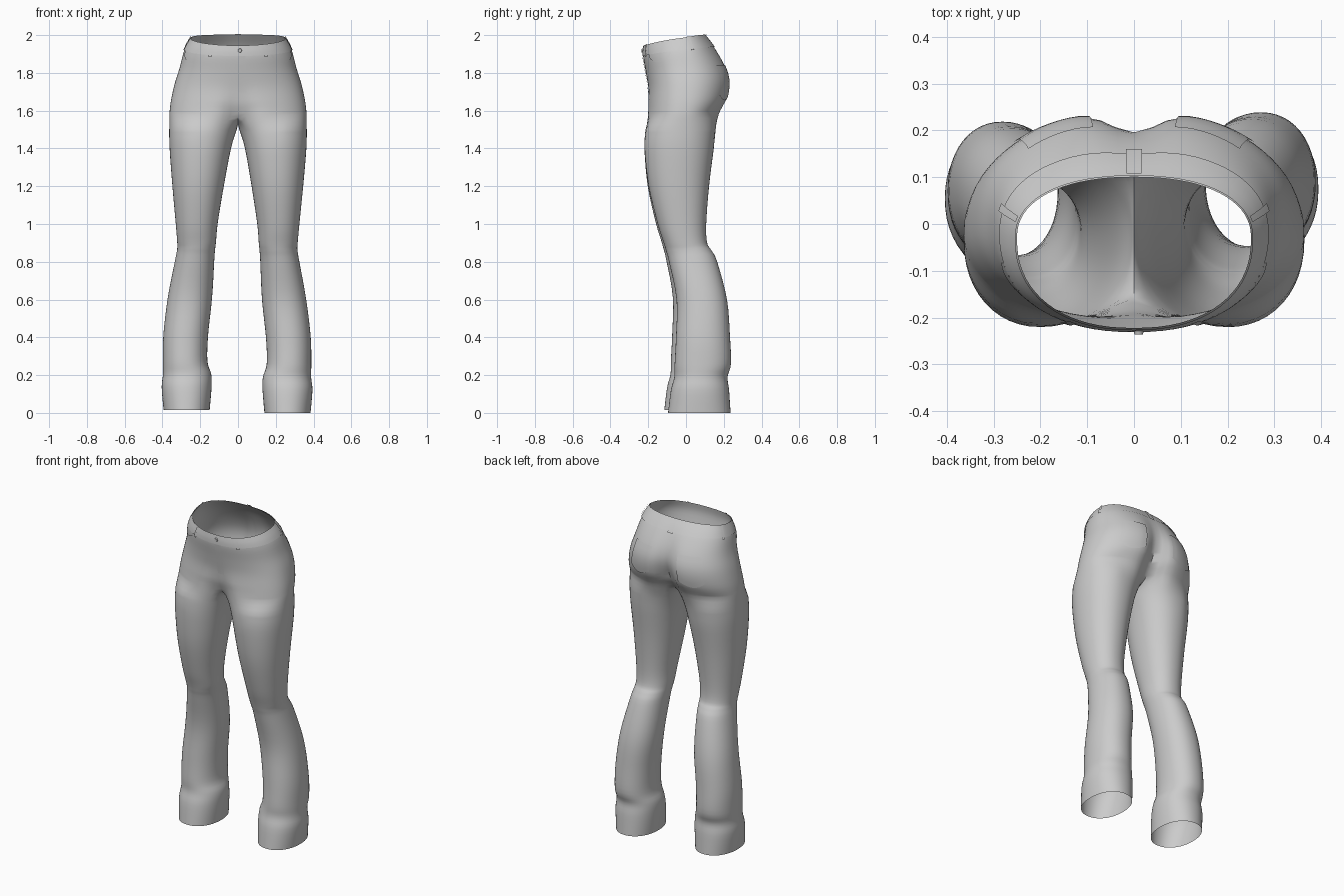
import bpy, bmesh, math
from mathutils import Vector

if "Cube" in bpy.data.objects:
    bpy.data.objects.remove(bpy.data.objects["Cube"])

fabric = bpy.data.materials.new("grey fabric")
fabric.diffuse_color = (0.6, 0.6, 0.6, 1)
fabric.use_nodes = True
fabric.node_tree.nodes["Principled BSDF"].inputs["Base Color"].default_value = fabric.diffuse_color

# Hip levels, waist to crotch:
# z front, z back, half width, y front, y back, front dip, back cleft, y of widest point
HIP = [
    (1.945, 2.00, 0.250, -0.222, 0.100, 0.000, 0.000, -0.030),
    (1.890, 1.935, 0.284, -0.227, 0.155, 0.000, 0.008, -0.020),
    (1.800, 1.840, 0.309, -0.212, 0.213, 0.000, 0.025, -0.005),
    (1.720, 1.755, 0.335, -0.203, 0.238, 0.005, 0.045, 0.000),
    (1.640, 1.660, 0.355, -0.207, 0.226, 0.022, 0.070, -0.005),
    (1.575, 1.590, 0.363, -0.213, 0.188, 0.060, 0.080, -0.015),
]
# Leg levels, thigh to hem: z, x inner, x outer, y front, y back
LEG = [
    (1.50, 0.006, 0.364, -0.216, 0.158),
    (1.40, 0.037, 0.362, -0.220, 0.147),
    (1.20, 0.072, 0.345, -0.198, 0.122),
    (1.00, 0.102, 0.325, -0.150, 0.107),
    (0.90, 0.110, 0.316, -0.118, 0.112),
    (0.86, 0.114, 0.315, -0.106, 0.135),
    (0.80, 0.118, 0.325, -0.090, 0.165),
    (0.60, 0.127, 0.361, -0.050, 0.217),
    (0.40, 0.148, 0.385, -0.053, 0.233),
    (0.26, 0.152, 0.388, -0.060, 0.238),
    (0.19, 0.132, 0.387, -0.062, 0.220),
    (0.12, 0.130, 0.394, -0.080, 0.228),
    (0.00, 0.140, 0.384, -0.095, 0.236),
]
M, K, STEPS = 36, 14, 4     # outer arc points, inner thigh points, rings per level


def sample(rows, v):
    """Smooth interpolation between table rows."""
    i = max(0, min(int(v), len(rows) - 2))
    f = v - i
    a, b = rows[max(i - 1, 0)], rows[i]
    c, d = rows[i + 1], rows[min(i + 2, len(rows) - 1)]
    return [q + 0.5 * f * (r - p + f * (2 * p - 5 * q + 4 * r - s + f * (3 * (q - r) + s - p)))
            for p, q, r, s in zip(a, b, c, d)]


def power(value, n):
    return math.copysign(abs(value) ** (2 / n), value)


def hip_point(v, deg):
    """Right half of the hips: -90 is centre front, 0 the side, 90 centre back."""
    zf, zb, w, yf, yb, dip, cleft, yc = sample(HIP, v)
    a = math.radians(deg)
    s = math.sin(a)
    x = w * power(max(math.cos(a), 0), 2.25) if abs(deg) < 89.99 else 0
    y = yc + power(s, 2.25) * ((yb - yc) if s > 0 else (yc - yf))
    fade = math.exp(-(x / 0.065) ** 2) * abs(s)
    y += dip * fade if s < 0 else -cleft * fade
    z = zf + (zb - zf) * (1 - (1 - (1 + s) / 2) ** 1.6)
    return Vector((x, y, z))


def leg_point(v, deg):
    z, xi, xo, yf, yb = sample(LEG, v)
    a = math.radians(deg)
    return Vector(((xi + xo) / 2 + (xo - xi) / 2 * power(math.cos(a), 2.15),
                   (yf + yb) / 2 + (yb - yf) / 2 * power(math.sin(a), 2.15), z))


def place(p, side):
    """Mirror to the left, with the left lower leg standing slightly forward."""
    if side > 0:
        return p
    r = max(0, min(1, (1.4 - p.z) / 0.8))
    return Vector((-p.x - 0.01 * r, p.y - 0.02 * r, p.z + 0.015 * r))


def finish(name, bm):
    mesh = bpy.data.meshes.new(name)
    bm.to_mesh(mesh)
    bm.free()
    mesh.materials.append(fabric)
    ob = bpy.data.objects.new(name, mesh)
    bpy.context.collection.objects.link(ob)
    bpy.ops.object.select_all(action='DESELECT')
    ob.select_set(True)
    bpy.context.view_layer.objects.active = ob
    bpy.ops.object.shade_smooth_by_angle(angle=math.radians(45))
    return ob


def bridge(bm, a, b, closed, side):
    n = len(a)
    for j in range(n if closed else n - 1):
        k = (j + 1) % n
        f = [b[j], b[k], a[k], a[j]]
        bm.faces.new(f if side > 0 else f[::-1])


# Trouser shell: open hips joined along the centre seam, splitting into two legs
bm = bmesh.new()
for side in (1, -1):
    add = lambda pts: [bm.verts.new(place(p, side)) for p in pts]
    arc = [-90 + 180 * j / M for j in range(M + 1)]
    n = (len(HIP) - 1) * STEPS
    hips = [add([hip_point(i / STEPS, d) for d in arc]) for i in range(n + 1)]
    for a, b in zip(hips, hips[1:]):
        bridge(bm, a, b, False, side)
    # crotch seam closes the last hip ring
    crotch = [v.co.copy() for v in hips[-1]]
    front, back = hip_point(len(HIP) - 1, -90), hip_point(len(HIP) - 1, 90)
    seam = []
    for j in range(1, K):
        p = back.lerp(front, j / K)
        p.z -= 0.055 * math.sin(math.pi * j / K) ** 0.8
        seam.append(p)
    top = [hip_point(len(HIP) - 1, d) for d in arc] + seam
    angles = [1.5 * d for d in arc] + [135 + 90 * j / K for j in range(1, K)]
    thigh = [leg_point(0, d) for d in angles]
    rings = [hips[-1] + add(seam)]
    for f in (0.33, 0.67):
        rings.append(add([p.lerp(q, f) for p, q in zip(top, thigh)]))
    for i in range((len(LEG) - 1) * STEPS + 1):
        rings.append(add([leg_point(i / STEPS, d) for d in angles]))
    for a, b in zip(rings, rings[1:]):
        bridge(bm, a, b, True, side)
bmesh.ops.remove_doubles(bm, verts=bm.verts, dist=0.0005)
soft = [v for v in bm.verts if abs(v.co.x) < 0.22 and 1.40 < v.co.z < 1.64]
for _ in range(3):
    bmesh.ops.smooth_vert(bm, verts=soft, factor=0.4, use_axis_x=True, use_axis_y=True, use_axis_z=True)
finish("trouser_shell", bm)


def patch(name, v0, v1, d0, d1, offset, sides=(1, -1), shape=None, nu=8, nv=6):
    """Thin cloth panel lying on the hips, with turned-in edges."""
    bm = bmesh.new()
    for side in sides:
        grid = []
        for i in range(nv + 1):
            row = []
            for j in range(nu + 1):
                fu, fv = j / nu, i / nv
                v = v0 + (v1 - v0) * fv
                if shape:
                    v += shape(fu) * fv
                d = d0 + (d1 - d0) * fu
                e = min(max(d, -88), 88)
                tu = hip_point(v, e + 1) - hip_point(v, e - 1)
                tv = hip_point(v + 0.02, e) - hip_point(v - 0.02, e)
                normal = tv.cross(tu).normalized()
                if normal.dot(Vector((math.cos(math.radians(e)), math.sin(math.radians(e)), 0))) < 0:
                    normal.negate()
                if abs(d) > 89.9:
                    normal.x = 0
                row.append(bm.verts.new(place(hip_point(v, d) + normal * offset, side)))
            grid.append(row)
        for a, b in zip(grid, grid[1:]):
            bridge(bm, a, b, False, side)
    bmesh.ops.remove_doubles(bm, verts=bm.verts, dist=0.0003)
    return finish(name, bm)


# Waistband, belt loops, fly and pockets
patch("waistband", 0, 1, -90, 90, 0.004, nu=36, nv=4)
for label, d0, d1 in (("front", -64, -60), ("side", 12, 17), ("back", 87.5, 90)):
    patch("belt_loop_" + label, 0.02, 1.1, d0, d1, 0.009, nu=2, nv=3)
patch("fly_flap", 1.0, 3.3, -90, -84, 0.004, sides=(1,), nu=3, nv=8)
patch("back_pocket", 2.0, 3.7, 46, 76, 0.004, shape=lambda u: 0.35 * math.sin(math.pi * u))
patch("front_pocket_edge", 1.0, 1.15, -55, -15, 0.004,
      shape=lambda u: 0.4 * math.sin(math.pi * u) ** 0.7, nu=10, nv=3)

# Waist button
bm = bmesh.new()
bmesh.ops.create_cone(bm, cap_ends=True, segments=16, radius1=0.011, radius2=0.009, depth=0.008)
button = finish("waist_button", bm)
button.rotation_euler = (math.radians(90), 0, 0)
button.location = (0.01, -0.232, 1.918)
